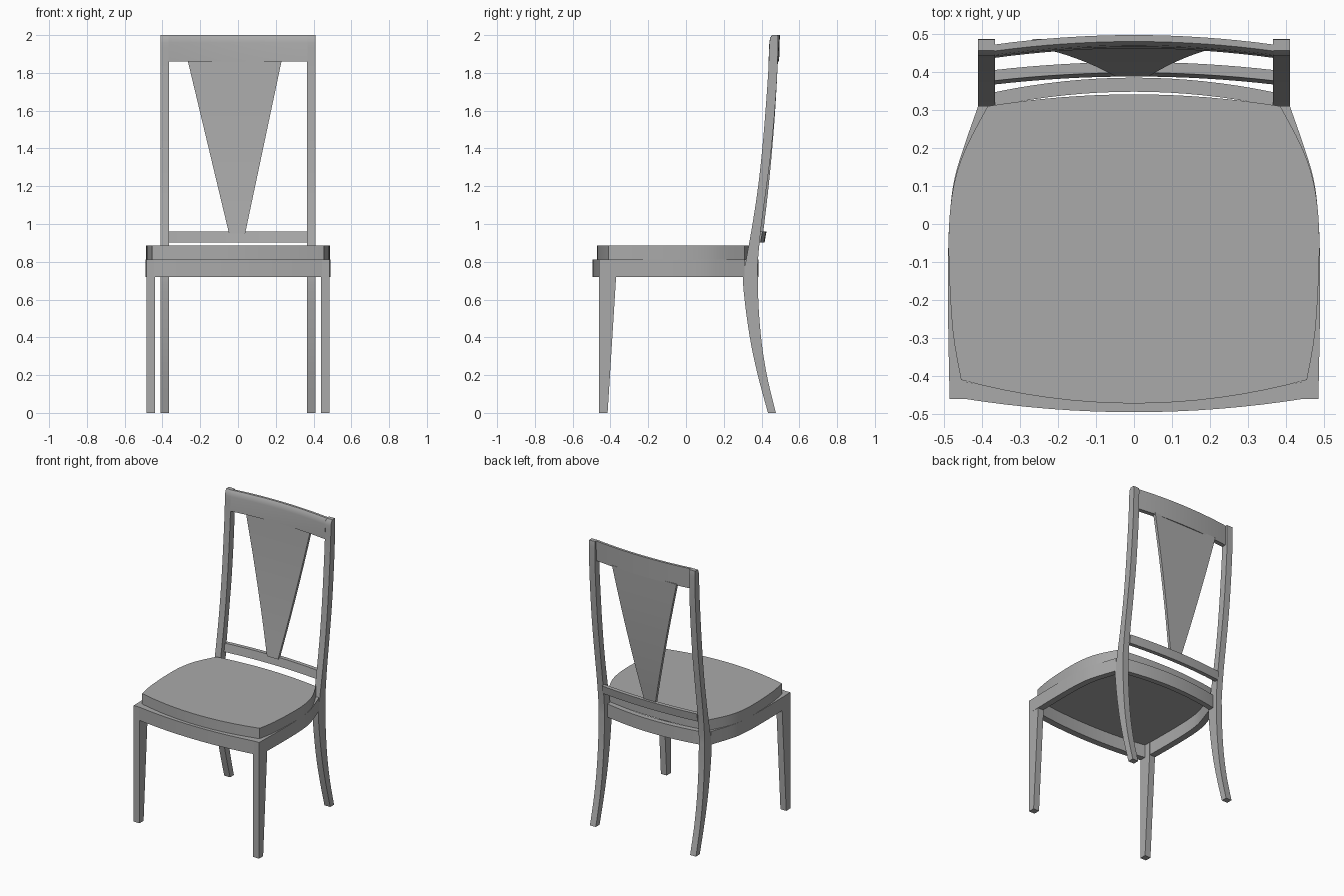
import bpy, bmesh, math

if "Cube" in bpy.data.objects:
    bpy.data.objects.remove(bpy.data.objects["Cube"])

wood = bpy.data.materials.new("grey_wood")
wood.diffuse_color = (0.4, 0.4, 0.4, 1)
wood.use_nodes = True
wood.node_tree.nodes["Principled BSDF"].inputs["Base Color"].default_value = wood.diffuse_color


def loft(name, rings):
    """Skin a list of equal-length closed rings and cap both ends."""
    bm = bmesh.new()
    vs = [[bm.verts.new(p) for p in r] for r in rings]
    n = len(rings[0])
    for a, b in zip(vs, vs[1:]):
        for i in range(n):
            j = (i + 1) % n
            bm.faces.new((a[i], a[j], b[j], b[i]))
    bm.faces.new(vs[0])
    bm.faces.new(vs[-1])
    bmesh.ops.recalc_face_normals(bm, faces=bm.faces)
    me = bpy.data.meshes.new(name)
    bm.to_mesh(me)
    bm.free()
    me.materials.append(wood)
    ob = bpy.data.objects.new(name, me)
    bpy.context.collection.objects.link(ob)
    bpy.ops.object.select_all(action='DESELECT')
    ob.select_set(True)
    bpy.context.view_layer.objects.active = ob
    bpy.ops.object.shade_smooth_by_angle(angle=math.radians(30))
    return ob


def smooth(pts, steps=4):
    """Catmull-Rom curve through the points."""
    p = [pts[0]] + pts + [pts[-1]]
    out = []
    for a, b, c, d in zip(p, p[1:], p[2:], p[3:]):
        for k in range(steps):
            t = k / steps
            out.append(tuple(0.5 * (2 * q + (r - o) * t + (2 * o - 5 * q + 4 * r - s) * t * t
                                    + (3 * q - o - 3 * r + s) * t ** 3)
                             for o, q, r, s in zip(a, b, c, d)))
    return out + [pts[-1]]


def rail(name, section, half, sag, n=16):
    """Sweep a (y, z) section across x, bowed by sag in the middle."""
    xs = [half * (2 * i / n - 1) for i in range(n + 1)]
    return loft(name, [[(x, y + sag * (1 - (x / half) ** 2), z) for y, z in section] for x in xs])


def prism(name, outline, z0, z1):
    return loft(name, [[(x, y, z) for x, y in outline] for z in (z0, z1)])


# Seat frame rails
rail("front_seat_rail", [(-0.46, 0.72), (-0.46, 0.812), (-0.415, 0.812), (-0.415, 0.72)], 0.445, -0.035)
rail("back_seat_rail", [(0.31, 0.72), (0.31, 0.812), (0.347, 0.812), (0.347, 0.72)], 0.365, 0.038)
side = smooth([(0.485, -0.46), (0.489, -0.25), (0.489, -0.08), (0.484, 0.03),
               (0.472, 0.12), (0.445, 0.21), (0.41, 0.31)])
for s, label in ((-1, "left"), (1, "right")):
    prism(label + "_seat_rail", [(s * x, y) for x, y in side] +
          [(s * (x - 0.045), y) for x, y in reversed(side)], 0.72, 0.812)

# Cushion with bowed edges
edge = smooth([(0.455, -0.41), (0.477, -0.28), (0.487, -0.1), (0.485, 0.02),
               (0.47, 0.12), (0.44, 0.205), (0.385, 0.31)])
back = [(0.385 * k / 8, 0.31 + 0.031 * (1 - (k / 8) ** 2)) for k in range(7, -8, -1)]
front = [(0.455 * k / 8, -0.41 - 0.062 * (1 - (k / 8) ** 2)) for k in range(-7, 8)]
prism("seat_cushion", edge + back + [(-x, y) for x, y in reversed(edge)] + front, 0.81, 0.885)

# Back posts flow into the rear legs: (z, front y, back y)
post = smooth([(0, 0.434, 0.476), (0.18, 0.385, 0.432), (0.36, 0.345, 0.402), (0.55, 0.316, 0.385),
               (0.72, 0.301, 0.38), (0.81, 0.318, 0.381), (1.0, 0.352, 0.4), (1.2, 0.382, 0.427),
               (1.4, 0.404, 0.452), (1.6, 0.421, 0.47), (1.8, 0.435, 0.483), (1.96, 0.442, 0.487)])
post += [(1.985, 0.446, 0.487), (2.0, 0.456, 0.485)]
for s, label in ((-1, "left"), (1, "right")):
    loft(label + "_back_post", [[(s * 0.365, a, z), (s * 0.41, a, z), (s * 0.41, b, z), (s * 0.365, b, z)]
                                for z, a, b in post])
    # Front legs taper on the rear face
    loft(label + "_front_leg", [[(s * 0.44, -0.46, z), (s * 0.485, -0.46, z), (s * 0.485, b, z), (s * 0.44, b, z)]
                                for z, b in ((0, -0.415), (0.72, -0.37), (0.812, -0.37))])

# Back rest: crest rail, lower rail, tapering splat
rail("crest_rail", [(0.437, 1.86), (0.441, 1.96), (0.445, 1.985), (0.455, 2.0),
                    (0.472, 2.0), (0.468, 1.86)], 0.367, 0.025)
rail("lower_back_rail", [(0.367, 0.903), (0.377, 0.96), (0.405, 0.96), (0.395, 0.903)], 0.367, 0.021)

splat = smooth([(0.95, 0.408), (1.15, 0.432), (1.35, 0.452), (1.6, 0.472), (1.87, 0.487)])
rings = []
for z, y in splat:
    t = (z - 0.96) / 0.9
    left, right = -0.05 - 0.215 * t, 0.04 + 0.19 * t
    rings.append([(left, y - 0.02, z), (right, y - 0.02, z), (right, y, z), (left, y, z)])
loft("back_splat", rings)
